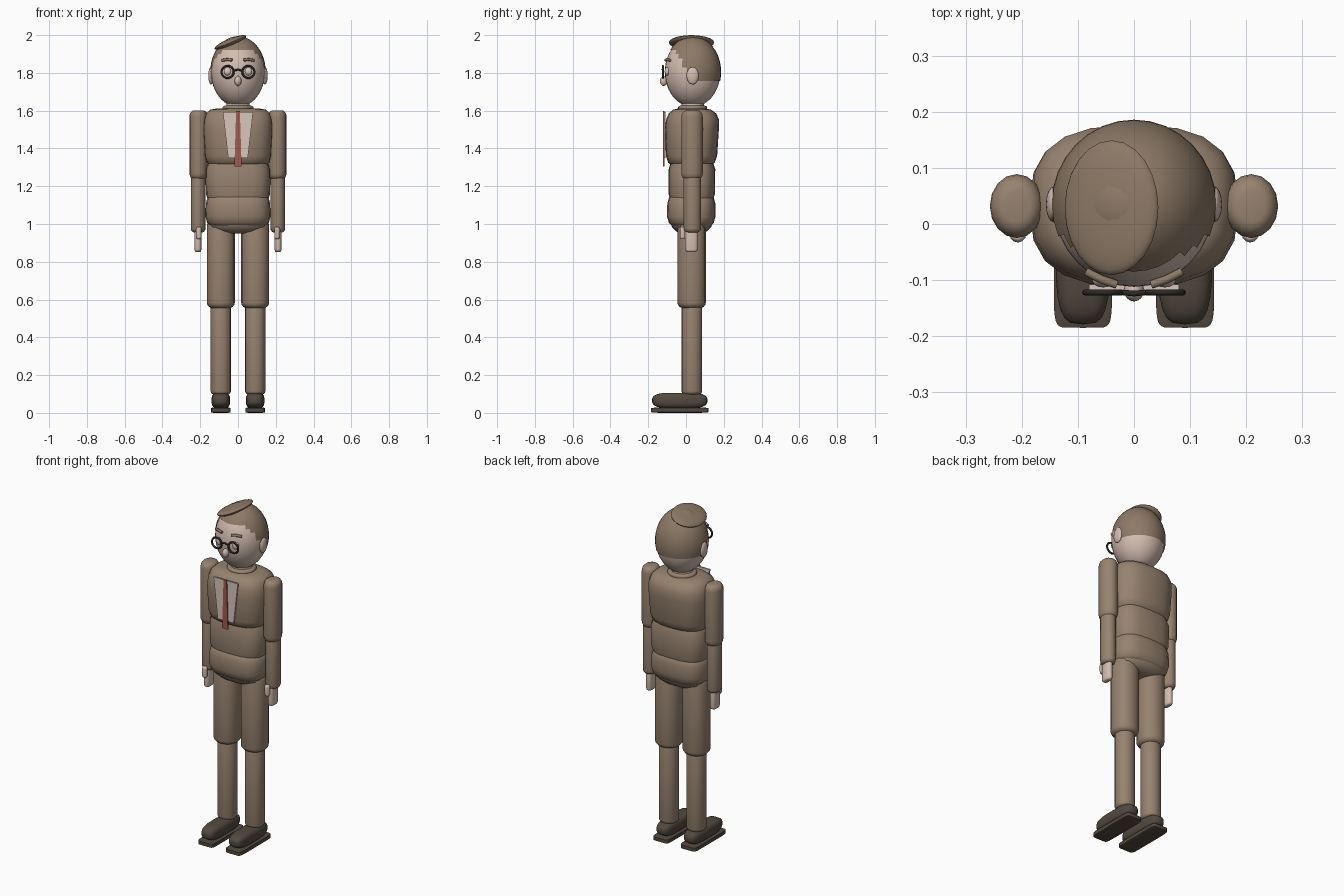
import bpy, bmesh, math
from mathutils import Matrix, Vector

if "Cube" in bpy.data.objects:
    bpy.data.objects.remove(bpy.data.objects["Cube"])


def material(name, rgb):
    m = bpy.data.materials.new(name)
    m.use_nodes = True
    m.diffuse_color = (*rgb, 1)
    m.node_tree.nodes["Principled BSDF"].inputs["Base Color"].default_value = (*rgb, 1)
    return m


SUIT = material("brown suit", (0.31, 0.225, 0.16))
HAIR = material("brown hair", (0.27, 0.195, 0.135))
SKIN = material("skin", (0.66, 0.51, 0.44))
SHIRT = material("shirt", (0.68, 0.57, 0.5))
TIE = material("red tie", (0.36, 0.1, 0.075))
SHOE = material("dark shoe", (0.085, 0.067, 0.05))
FRAME = material("black frame", (0.025, 0.022, 0.02))


def finish(name, bm, mat, angle=45):
    bmesh.ops.recalc_face_normals(bm, faces=bm.faces)
    mesh = bpy.data.meshes.new(name)
    bm.to_mesh(mesh)
    bm.free()
    mesh.materials.append(mat)
    ob = bpy.data.objects.new(name, mesh)
    bpy.context.collection.objects.link(ob)
    bpy.ops.object.select_all(action="DESELECT")
    ob.select_set(True)
    bpy.context.view_layer.objects.active = ob
    bpy.ops.object.shade_smooth_by_angle(angle=math.radians(angle))
    return ob


def loft(name, mat, x, rings, power=2.0, n=20):
    """Stack rounded rings given as (z, half width, front y, back y)."""
    bm = bmesh.new()
    loops = []
    for z, rx, y0, y1 in rings:
        loop = []
        for i in range(n):
            a = math.tau * i / n
            c, s = math.cos(a), math.sin(a)
            px = math.copysign(abs(c) ** (2 / power), c) * rx
            py = math.copysign(abs(s) ** (2 / power), s) * (y1 - y0) / 2
            loop.append(bm.verts.new((x + px, (y0 + y1) / 2 + py, z)))
        loops.append(loop)
    for a, b in zip(loops, loops[1:]):
        for i in range(n):
            j = (i + 1) % n
            bm.faces.new((a[i], a[j], b[j], b[i]))
    bm.faces.new(loops[0])
    bm.faces.new(loops[-1])
    return finish(name, bm, mat)


def limb(name, mat, x, y, z0, z1, rx, ry, cap, power=2.0, n=16):
    """Upright tube with rounded ends."""
    steps = [math.pi / 2 * k / 4 for k in range(5)]
    low = [(z0 + cap * (1 - math.sin(t)), 0.5 + 0.5 * math.cos(t)) for t in reversed(steps)]
    high = [(z1 - cap * (1 - math.sin(t)), 0.5 + 0.5 * math.cos(t)) for t in steps]
    rings = [(z, rx * f, y - ry * f, y + ry * f) for z, f in low + high]
    return loft(name, mat, x, rings, power, n)


def ball(name, mat, centre, radii, rot=None, keep=None, u=24, v=16):
    bm = bmesh.new()
    bmesh.ops.create_uvsphere(bm, u_segments=u, v_segments=v, radius=1)
    bm.transform(Matrix.LocRotScale(Vector(centre), rot, Vector(radii)))
    if keep:
        gone = [f for f in bm.faces if not keep(f.calc_center_median())]
        bmesh.ops.delete(bm, geom=gone, context="FACES")
    return finish(name, bm, mat)


def plate(name, mat, outline, y, depth):
    bm = bmesh.new()
    face = bm.faces.new([bm.verts.new((px, y, pz)) for px, pz in outline])
    out = bmesh.ops.extrude_face_region(bm, geom=[face])
    moved = [g for g in out["geom"] if isinstance(g, bmesh.types.BMVert)]
    bmesh.ops.translate(bm, verts=moved, vec=(0, depth, 0))
    return finish(name, bm, mat)


def tube(name, mat, points, radius, closed=False):
    curve = bpy.data.curves.new(name, "CURVE")
    curve.dimensions = "3D"
    curve.bevel_depth = radius
    curve.bevel_resolution = 2
    curve.use_fill_caps = True
    line = curve.splines.new("POLY")
    line.points.add(len(points) - 1)
    for p, co in zip(line.points, points):
        p.co = (*co, 1)
    line.use_cyclic_u = closed
    curve.materials.append(mat)
    ob = bpy.data.objects.new(name, curve)
    bpy.context.collection.objects.link(ob)
    return ob


# Jacket and pelvis
loft("chest", SUIT, 0, [(1.31, 0.145, -0.075, 0.135), (1.325, 0.168, -0.095, 0.152),
     (1.36, 0.178, -0.106, 0.165), (1.5, 0.186, -0.112, 0.174), (1.55, 0.183, -0.106, 0.176),
     (1.585, 0.17, -0.092, 0.16), (1.605, 0.148, -0.068, 0.132), (1.612, 0.11, -0.04, 0.1)], 2.7)
loft("waist", SUIT, 0, [(1.13, 0.16, -0.085, 0.145), (1.16, 0.17, -0.092, 0.153),
     (1.29, 0.172, -0.092, 0.155), (1.33, 0.155, -0.08, 0.142)], 2.9)
loft("jacket_hem", SUIT, 0, [(0.99, 0.145, -0.072, 0.13), (1.005, 0.163, -0.09, 0.147),
     (1.04, 0.172, -0.101, 0.156), (1.11, 0.17, -0.099, 0.155), (1.145, 0.16, -0.088, 0.145),
     (1.16, 0.14, -0.07, 0.125)], 2.9)
loft("pelvis", SUIT, 0, [(0.95, 0.07, -0.02, 0.08), (0.96, 0.12, -0.05, 0.11),
     (0.985, 0.155, -0.075, 0.135), (1.03, 0.165, -0.085, 0.145)], 2.5)

# Neck, collar, shirt and tie
limb("neck", SKIN, 0, 0.035, 1.57, 1.68, 0.062, 0.06, 0.01)
limb("collar", SUIT, 0, 0.035, 1.595, 1.63, 0.082, 0.077, 0.012, n=24)
plate("shirt_front", SHIRT, [(-0.08, 1.593), (0.08, 1.593), (0.052, 1.35), (-0.052, 1.35)],
      -0.117, 0.009)
plate("tie", TIE, [(-0.01, 1.597), (0.01, 1.597), (0.019, 1.305), (-0.019, 1.305)],
      -0.123, 0.008)

# Head, hair and face
HEAD = Vector((0, 0.035, 1.805))
ball("head", SKIN, HEAD, (0.143, 0.147, 0.185), u=32, v=24)


def hairline(p):
    return p.z > 1.918 or (p.z > 1.757 and p.y > -0.005 - (p.z - 1.83) * 0.65)


ball("hair_cap", HAIR, HEAD, (0.147, 0.151, 0.189), keep=hairline, u=32, v=24)
ball("hair_quiff", HAIR, (-0.04, 0.029, 1.961), (0.09, 0.12, 0.021),
     rot=Matrix.Rotation(math.radians(-22), 3, "Y").to_quaternion())
ball("nose", SKIN, (0, -0.118, 1.757), (0.018, 0.02, 0.026), u=16, v=12)
tube("glasses_bridge", FRAME, [(-0.02, -0.122, 1.812), (0, -0.124, 1.818), (0.02, -0.122, 1.812)], 0.005)

# Paired parts
for side, s in (("left", 1), ("right", -1)):
    ball(side + "_ear", SKIN, (s * 0.143, 0.035, 1.785), (0.014, 0.032, 0.046), u=16, v=12)
    ball(side + "_eye", SHIRT, (s * 0.055, -0.099, 1.808), (0.02, 0.014, 0.022), u=16, v=12)
    tube(side + "_brow", HAIR, [(s * 0.031, -0.108, 1.868), (s * 0.058, -0.099, 1.871),
                                (s * 0.085, -0.085, 1.866)], 0.0075)
    rim = [math.tau * k / 24 for k in range(24)]
    tube(side + "_glasses_rim", FRAME, [(s * 0.055 + 0.032 * math.cos(a), -0.122,
                                         1.805 + 0.032 * math.sin(a)) for a in rim], 0.0055, True)

    limb(side + "_upper_arm", SUIT, s * 0.209, 0.032, 1.235, 1.602, 0.048, 0.057, 0.035)
    limb(side + "_forearm", SUIT, s * 0.211, 0.033, 0.955, 1.27, 0.039, 0.046, 0.022)
    limb(side + "_hand", SKIN, s * 0.212, 0.028, 0.852, 0.99, 0.018, 0.034, 0.014, 2.6)
    limb(side + "_thumb", SKIN, s * 0.207, -0.018, 0.92, 0.985, 0.015, 0.015, 0.014, n=12)

    limb(side + "_thigh", SUIT, s * 0.091, 0.03, 0.553, 1.02, 0.074, 0.075, 0.03, 2.2)
    limb(side + "_shin", SUIT, s * 0.091, 0.031, 0.095, 0.59, 0.054, 0.055, 0.02, 2.1)
    limb(side + "_shoe", SHOE, s * 0.091, -0.033, 0.025, 0.106, 0.049, 0.146, 0.03, 3.5, 24)
    limb(side + "_sole", SHOE, s * 0.091, -0.033, 0.0, 0.029, 0.052, 0.152, 0.004, 9, 32)
